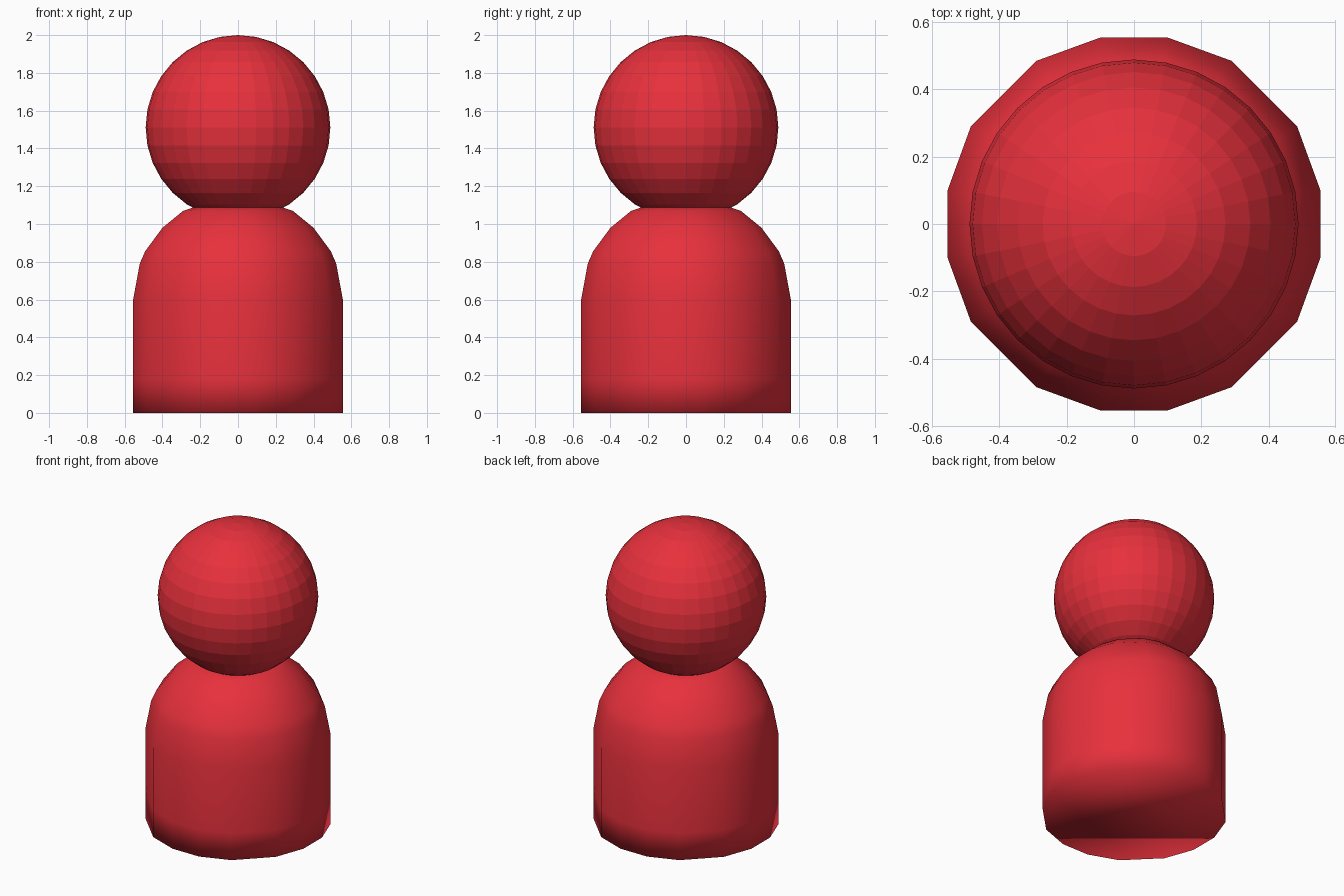
import bpy, bmesh

if "Cube" in bpy.data.objects:
    bpy.data.objects.remove(bpy.data.objects["Cube"])

red = bpy.data.materials.new("red_paint")
red.diffuse_color = (0.8, 0.03, 0.045, 1)
red.use_nodes = True
red.node_tree.nodes["Principled BSDF"].inputs["Base Color"].default_value = red.diffuse_color


def add_object(name, bm, smooth):
    bmesh.ops.recalc_face_normals(bm, faces=bm.faces)
    for f in bm.faces:
        f.smooth = smooth
    mesh = bpy.data.meshes.new(name)
    bm.to_mesh(mesh)
    bm.free()
    mesh.materials.append(red)
    obj = bpy.data.objects.new(name, mesh)
    bpy.context.collection.objects.link(obj)
    return obj


# Sixteen-sided outline: one quarter turned four times about the centre
outline = []
quarter = [(0.555, -0.098), (0.555, 0.098), (0.485, 0.29), (0.29, 0.485)]
for _ in range(4):
    outline += quarter
    quarter = [(-y, x) for x, y in quarter]

# Body: straight base rising into a rounded shoulder (half width, height)
profile = [(0.555, 0.0), (0.555, 0.18), (0.555, 0.6), (0.52, 0.79),
           (0.492, 0.855), (0.40, 0.98), (0.29, 1.07), (0.23, 1.09)]
bm = bmesh.new()
rings = []
for half, z in profile:
    s = half / 0.555
    rings.append([bm.verts.new((x * s, y * s, z)) for x, y in outline])
n = len(outline)
for lower, upper in zip(rings, rings[1:]):
    for i in range(n):
        j = (i + 1) % n
        bm.faces.new((lower[i], lower[j], upper[j], upper[i]))
bm.faces.new(rings[0][::-1])
bm.faces.new(rings[-1])
add_object("body", bm, True)

# Head: faceted ball resting in the shoulders
bm = bmesh.new()
bmesh.ops.create_uvsphere(bm, u_segments=32, v_segments=16, radius=0.489)
head = add_object("head", bm, False)
head.location.z = 1.511
